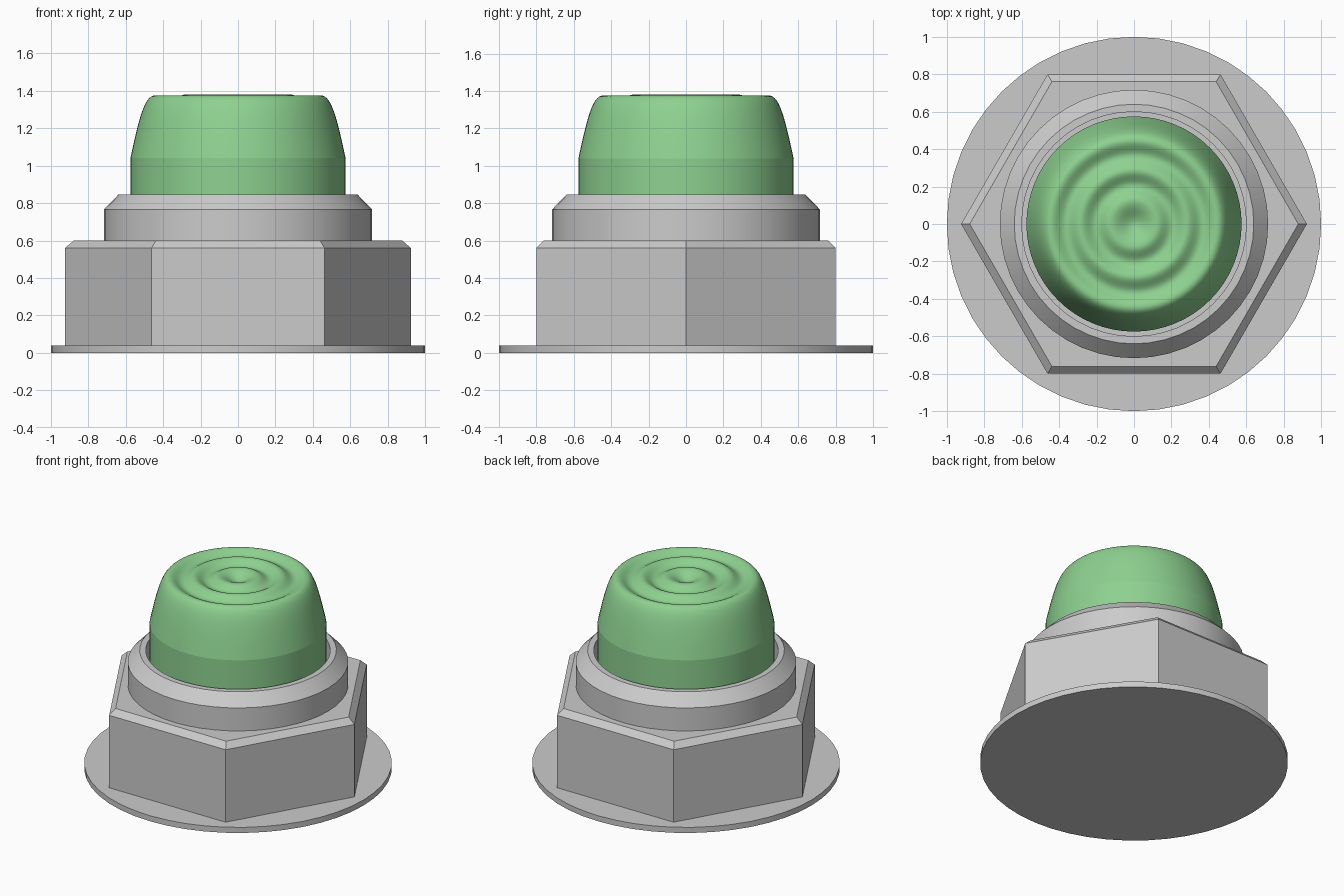
import bpy, bmesh
from math import pi, cos, sin, radians

if "Cube" in bpy.data.objects:
    bpy.data.objects.remove(bpy.data.objects["Cube"])


def lathe(name, profile, sides, sharp_angle, crease_z=None):
    """Spin an (r, z) profile around z; r = 0 makes a pole."""
    bm = bmesh.new()
    rings = []
    for r, z in profile:
        if r == 0:
            rings.append([bm.verts.new((0, 0, z))])
        else:
            rings.append([bm.verts.new((r * cos(2 * pi * i / sides), r * sin(2 * pi * i / sides), z))
                          for i in range(sides)])
    for a, b in zip(rings, rings[1:]):
        for i in range(sides):
            j = (i + 1) % sides
            if len(a) == 1:
                bm.faces.new((a[0], b[j], b[i]))
            elif len(b) == 1:
                bm.faces.new((a[i], a[j], b[0]))
            else:
                bm.faces.new((a[i], a[j], b[j], b[i]))
    bmesh.ops.recalc_face_normals(bm, faces=bm.faces)
    for f in bm.faces:
        f.smooth = True
    for e in bm.edges:
        on_crease = crease_z is not None and all(abs(v.co.z - crease_z) < 1e-4 for v in e.verts)
        e.smooth = e.calc_face_angle(0) < radians(sharp_angle) and not on_crease
    mesh = bpy.data.meshes.new(name)
    bm.to_mesh(mesh)
    bm.free()
    obj = bpy.data.objects.new(name, mesh)
    bpy.context.collection.objects.link(obj)
    return obj


# Thin round flange
lathe("base_flange", [(0, 0), (1, 0), (1, 0.04), (0, 0.04)], 48, 30)

# Hexagonal nut body with chamfered top
lathe("hex_body", [(0, 0.04), (0.924, 0.04), (0.924, 0.56), (0.878, 0.60), (0, 0.60)], 6, 20)

# Bevelled collar with a recess for the button
lathe("collar", [(0, 0.60), (0.717, 0.60), (0.717, 0.765), (0.64, 0.845),
                 (0.60, 0.845), (0.60, 0.65), (0, 0.65)], 48, 30)

# Button: straight skirt, curved shoulder, rippled top
profile = [(0, 0.65), (0.575, 0.65), (0.575, 1.04)]
p = [(0.575, 1.04), (0.53, 1.25), (0.50, 1.375), (0.445, 1.375)]
for k in range(1, 17):
    t = k / 16
    w = [(1 - t) ** 3, 3 * t * (1 - t) ** 2, 3 * t * t * (1 - t), t ** 3]
    profile.append(tuple(sum(a * q[i] for a, q in zip(w, p)) for i in range(2)))
for k in range(1, 33):                       # two ring grooves
    r = 0.445 - 0.01 * k
    top = 1.375 + 0.005 * min(1, k / 16)
    profile.append((r, top - 0.0165 * (1 - cos(2 * pi * k / 16))))
for k in range(1, 13):                       # centre dimple
    r = 0.125 * (1 - k / 12)
    profile.append((r if k < 12 else 0, 1.38 - 0.0225 * (1 - cos(pi * k / 12))))
button = lathe("button", profile, 64, 35, crease_z=1.04)

green = bpy.data.materials.new("green")
green.diffuse_color = (0.27, 0.64, 0.28, 1)
green.use_nodes = True
green.node_tree.nodes["Principled BSDF"].inputs["Base Color"].default_value = green.diffuse_color
button.data.materials.append(green)
